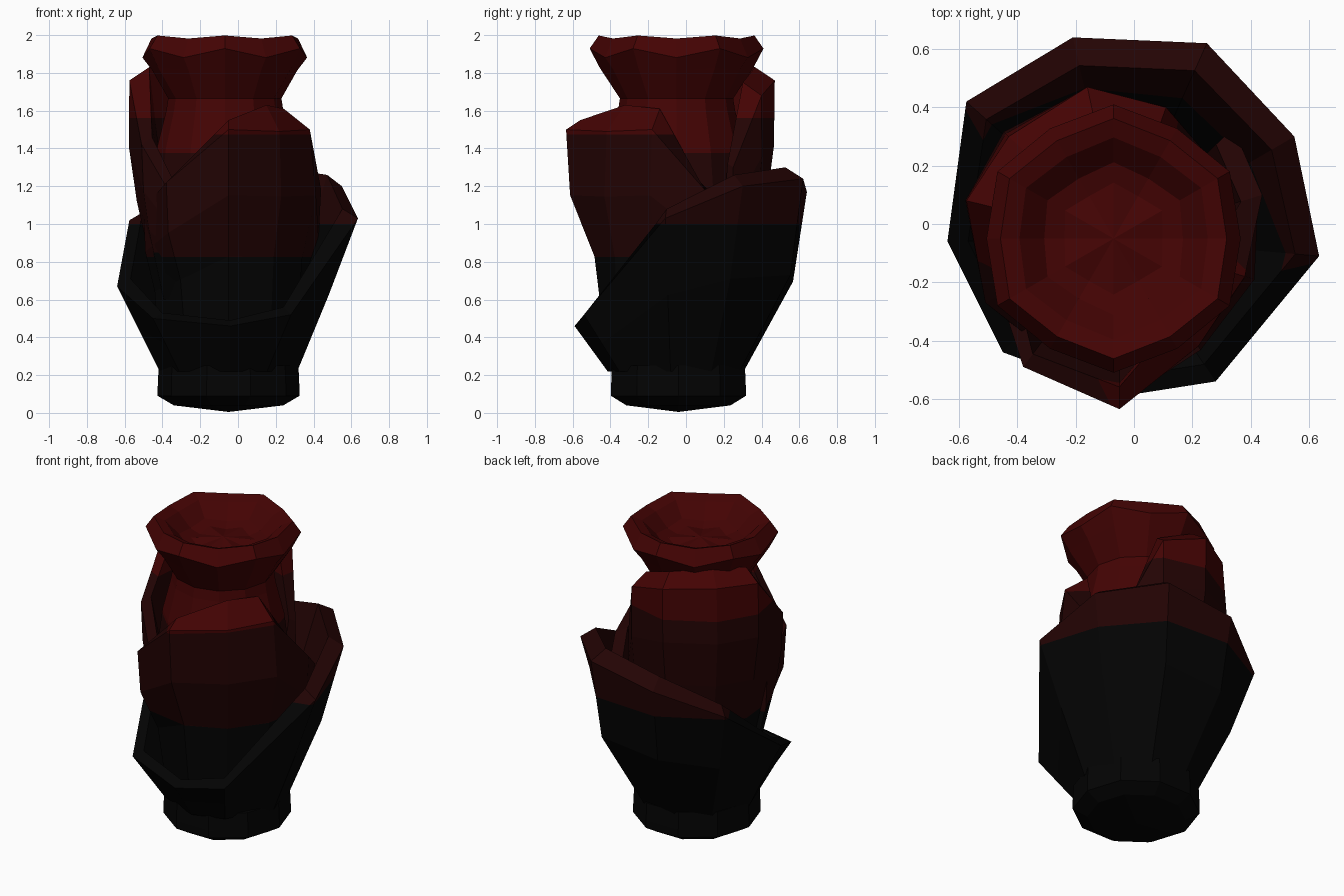
import bpy, bmesh
from math import cos, sin, pi
from mathutils import Vector

cube = bpy.data.objects.get("Cube")
if cube:
    bpy.data.objects.remove(cube, do_unlink=True)


def material(name, r, g, b):
    mat = bpy.data.materials.new(name)
    mat.use_nodes = True
    mat.diffuse_color = (r, g, b, 1)
    mat.node_tree.nodes["Principled BSDF"].inputs["Base Color"].default_value = (r, g, b, 1)
    return mat


black = material("near black", 0.001, 0.001, 0.001)
maroon = material("dark maroon", 0.0165, 0.001, 0.001)
red = material("deep red", 0.057, 0.001, 0.001)
AXIS = Vector((-0.05, -0.05, 0))


def finish(name, bm, colours, cuts):
    """Cut the mesh at each height and colour the bands from the bottom up."""
    for z in cuts:
        bmesh.ops.bisect_plane(bm, geom=bm.verts[:] + bm.edges[:] + bm.faces[:],
                               plane_co=(0, 0, z), plane_no=(0, 0, 1))
    bmesh.ops.recalc_face_normals(bm, faces=bm.faces[:])
    for f in bm.faces:
        f.material_index = sum(f.calc_center_median().z > z for z in cuts)
    mesh = bpy.data.meshes.new(name)
    bm.to_mesh(mesh)
    bm.free()
    for c in colours:
        mesh.materials.append(c)
    bpy.context.collection.objects.link(bpy.data.objects.new(name, mesh))


def lathe(name, centre, sides, rings, colours, cuts=(), wave=None):
    """Faceted round body; wave(ring, side) shifts radius and height."""
    bm = bmesh.new()
    loops = []
    for i, (r, z) in enumerate(rings):
        loop = []
        for k in range(sides):
            dr, dz = wave(i, k) if wave else (0, 0)
            a = 2 * pi * k / sides
            loop.append(bm.verts.new((centre[0] + (r + dr) * cos(a),
                                      centre[1] + (r + dr) * sin(a), z + dz)))
        loops.append(loop)
    for lo, hi in zip(loops, loops[1:]):
        for k in range(sides):
            n = (k + 1) % sides
            bm.faces.new((lo[k], lo[n], hi[n], hi[k]))
    for loop, z in ((loops[0], rings[0][1] - 0.035), (loops[-1], rings[-1][1] + 0.02)):
        tip = bm.verts.new((centre[0], centre[1], z))
        for k in range(sides):
            bm.faces.new((loop[k], loop[(k + 1) % sides], tip))
    finish(name, bm, colours, cuts)


def petal(name, columns, foot, rows, colours, cuts, closed=False):
    """Thick shell from columns of (rim x, y, z, bulge, lip scale, lip rise)."""
    bm = bmesh.new()
    loops = []
    foot_r, foot_z = foot
    for x, y, z, bulge, lip, rise in columns:
        d = Vector((x, y, 0)) - AXIS
        rim_r = d.length
        d.normalize()
        path = [(foot_r, foot_z)]
        path += [(foot_r + (rim_r - foot_r) * s * bulge, foot_z + (z - foot_z) * t)
                 for t, s in rows]
        path += [(rim_r, z), (rim_r * lip, z + rise), (foot_r - 0.08, foot_z + 0.08)]
        loops.append([bm.verts.new(AXIS + d * r + Vector((0, 0, h))) for r, h in path])
    pairs = list(zip(loops, loops[1:]))
    if closed:
        pairs.append((loops[-1], loops[0]))
    else:
        bm.faces.new(loops[0])
        bm.faces.new(loops[-1])
    for a, b in pairs:
        for i in range(len(a)):
            j = (i + 1) % len(a)
            bm.faces.new((a[i], b[i], b[j], a[j]))
    finish(name, bm, colours, cuts)


# Stubby base
lathe("base", (-0.05, -0.04), 10,
      [(0.29, 0.04), (0.375, 0.09), (0.375, 0.14), (0.37, 0.25)], [black])

# Outer cup, low at the front and high at the back
petal("outer_petal", [
    (-0.04, -0.59, 0.46, 0.5, 0.88, 0.03),
    (0.28, -0.54, 0.52, 0.5, 0.88, 0.04),
    (0.635, -0.11, 1.03, 0.52, 0.88, 0.05),
    (0.55, 0.30, 1.2, 0.6, 0.87, 0.06),
    (0.25, 0.62, 1.24, 0.8, 0.86, 0.06),
    (-0.21, 0.64, 1.17, 0.78, 0.86, 0.06),
    (-0.575, 0.42, 1.02, 0.58, 0.87, 0.04),
    (-0.64, -0.06, 0.67, 0.5, 0.88, 0.04),
    (-0.45, -0.44, 0.5, 0.5, 0.88, 0.03)],
    (0.365, 0.22), [(0.5, 1)], [black, maroon], [1.0], closed=True)

# Front petal folding over towards the neck
petal("front_petal", [
    (-0.50, -0.12, 1.08, 1.0, 0.85, 0.03),
    (-0.38, -0.49, 1.22, 1.0, 0.9, 0.03),
    (-0.05, -0.635, 1.5, 1.0, 0.87, 0.05),
    (0.22, -0.42, 1.49, 1.3, 0.74, 0.14),
    (0.38, -0.18, 1.5, 1.6, 0.68, 0.11),
    (0.44, 0.10, 1.18, 1.0, 0.85, 0.04),
    (0.34, 0.33, 1.0, 1.0, 0.85, 0.02)],
    (0.37, 0.3), [(0.44, 0.3), (0.71, 0.9)], [black, maroon, red], [0.825, 1.475])

# Back petal wrapping the far side of the bud
petal("back_petal", [
    (-0.37, -0.38, 1.18, 1.0, 0.88, 0.03),
    (-0.51, -0.27, 1.42, 0.9, 0.88, 0.04),
    (-0.575, 0.08, 1.76, 1.0, 0.8, 0.07),
    (-0.43, 0.30, 1.77, 1.15, 0.78, 0.08),
    (-0.16, 0.47, 1.76, 0.95, 0.8, 0.07),
    (0.11, 0.40, 1.68, 1.0, 0.78, 0.07),
    (0.24, 0.25, 1.3, 1.0, 0.9, 0.02)],
    (0.38, 0.6), [(0.45, 0.75), (0.7, 1.02)], [black, maroon, red], [0.85, 1.56])


# Central bud with a scalloped flared mouth
def scallop(ring, side):
    if ring < 5:
        return 0, 0
    up = 1 if side % 2 else -1
    return up * 0.012, up * (0.024 if ring == 6 else 0.008)


lathe("inner_bud", (-0.07, -0.05), 12, [
    (0.36, 1.0), (0.385, 1.2), (0.36, 1.4), (0.31, 1.6), (0.3, 1.665),
    (0.395, 1.82), (0.448, 1.905), (0.40, 1.99), (0.335, 1.965), (0.25, 1.88),
    (0.18, 1.86)], [maroon, red], [1.375], scallop)
